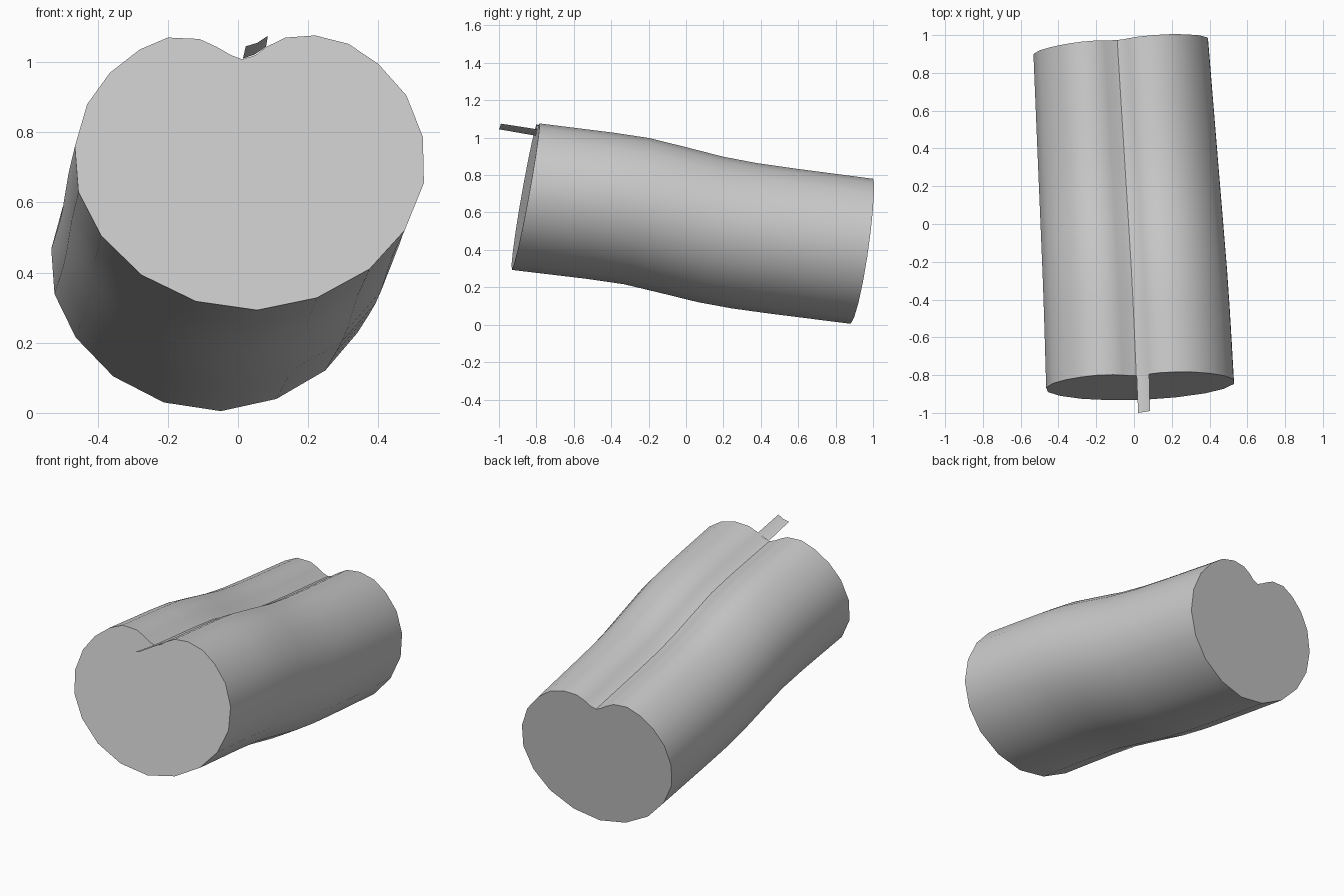
import bpy, bmesh, math

if "Cube" in bpy.data.objects:
    bpy.data.objects.remove(bpy.data.objects["Cube"])

grey = bpy.data.materials.new("plain grey")
grey.diffuse_color = (0.6, 0.6, 0.6, 1)
grey.use_nodes = True
grey.node_tree.nodes["Principled BSDF"].inputs["Base Color"].default_value = grey.diffuse_color

# Heart-like outline of the front end (x, z), counter-clockwise from the notch
OUTLINE = [(0.012, 1.008), (-0.02, 1.02), (-0.06, 1.043), (-0.11, 1.066), (-0.20, 1.07),
           (-0.28, 1.036), (-0.365, 0.97), (-0.43, 0.88), (-0.465, 0.76),
           (-0.455, 0.63), (-0.39, 0.505), (-0.275, 0.393), (-0.12, 0.318),
           (0.055, 0.293), (0.225, 0.328), (0.375, 0.41), (0.475, 0.52),
           (0.53, 0.655), (0.527, 0.787), (0.48, 0.905), (0.40, 0.995),
           (0.315, 1.052), (0.22, 1.076), (0.135, 1.07), (0.08, 1.043), (0.05, 1.02)]
# Sections along the length: (fraction, sideways drift, drop)
SECTIONS = [(0, 0, 0), (0.12, 0.09, 0.09), (0.22, 0.17, 0.165), (0.33, 0.27, 0.265),
            (0.44, 0.39, 0.43), (0.55, 0.51, 0.60), (0.65, 0.62, 0.715),
            (0.76, 0.74, 0.81), (0.88, 0.87, 0.905), (1, 1, 1)]


def finish(name, bm):
    mesh = bpy.data.meshes.new(name)
    bm.to_mesh(mesh)
    bm.free()
    mesh.materials.append(grey)
    obj = bpy.data.objects.new(name, mesh)
    bpy.context.collection.objects.link(obj)
    bpy.ops.object.select_all(action='DESELECT')
    obj.select_set(True)
    bpy.context.view_layer.objects.active = obj
    bpy.ops.object.shade_smooth_by_angle(angle=math.radians(35))
    return obj


def section_point(x, z, t, drift, drop):
    # Slanted front and back planes, blended along the length
    xb, zb = 0.93 * x - 0.1, 0.99 * z - 0.285
    yf = -0.86 + 0.04 * (x - 0.03) + 0.18 * (z - 0.69)
    yb = 0.884 + 0.09 * xb + 0.137 * zb
    return (x + (xb - x) * drift, yf + (yb - yf) * t, z + (zb - z) * drop)


# Body: outline lofted through the bent sections, with flat ends
bm = bmesh.new()
rings = [[bm.verts.new(section_point(x, z, *s)) for x, z in OUTLINE] for s in SECTIONS]
n = len(OUTLINE)
for a, b in zip(rings, rings[1:]):
    for i in range(n):
        j = (i + 1) % n
        bm.faces.new((a[i], a[j], b[j], b[i]))
bm.faces.new(rings[0])
bm.faces.new(rings[-1][::-1])
bmesh.ops.recalc_face_normals(bm, faces=bm.faces)
finish("grooved_body", bm)

# Tab: thin curved strip leaving the groove at the front
bm = bmesh.new()
near = [bm.verts.new(p) for p in [(0.022, -1.0, 1.045), (0.055, -0.995, 1.055), (0.085, -0.99, 1.075)]]
far = [bm.verts.new(p) for p in [(0.014, -0.80, 1.01), (0.048, -0.80, 1.022), (0.08, -0.79, 1.044)]]
for i in range(2):
    bm.faces.new((near[i], near[i + 1], far[i + 1], far[i]))
finish("front_tab", bm)
